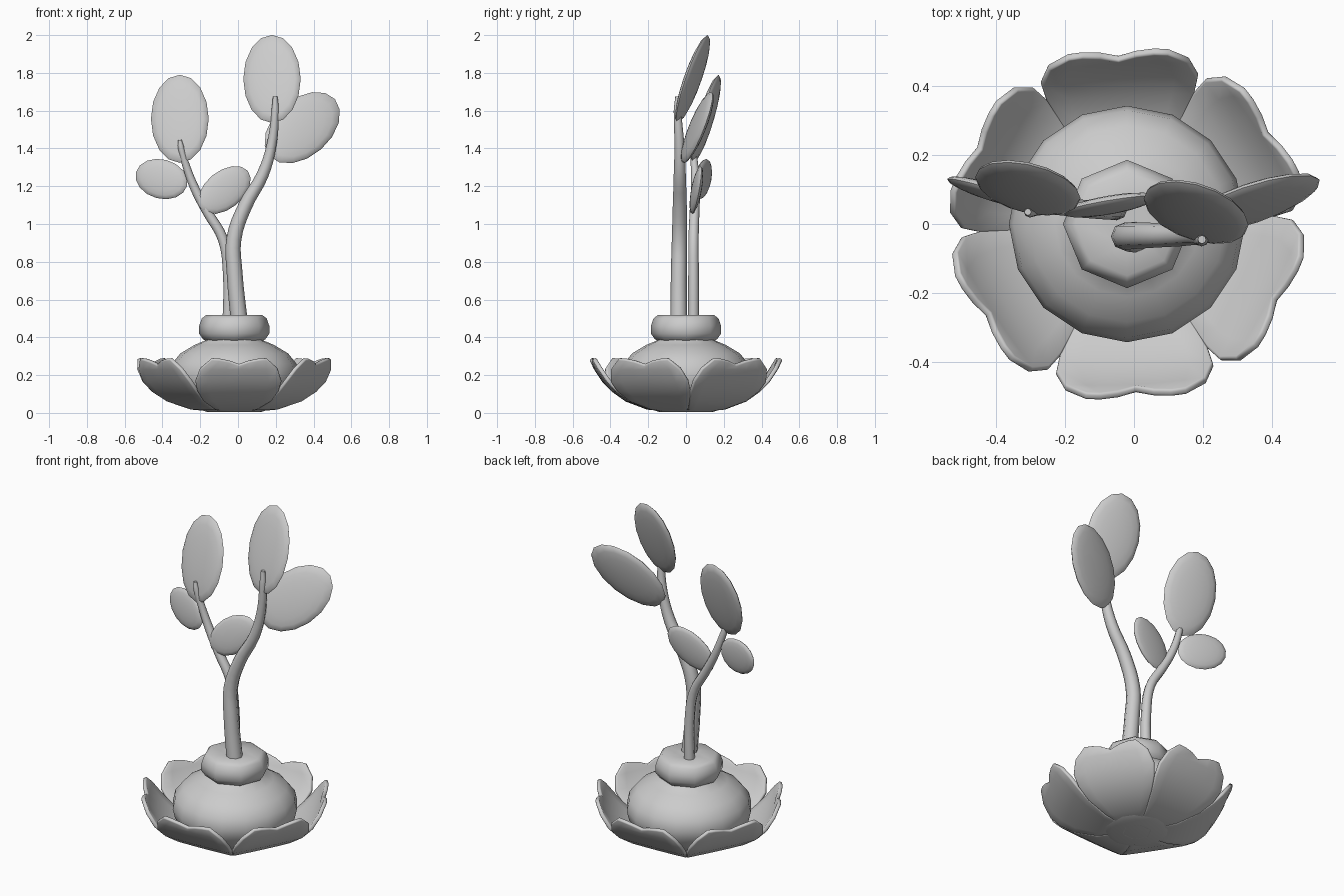
import bpy, bmesh, math
from mathutils import Matrix

if "Cube" in bpy.data.objects:
    bpy.data.objects.remove(bpy.data.objects["Cube"])

CX = -0.02  # axis of bulb and flower


def add_object(name, bm, angle=60):
    bmesh.ops.recalc_face_normals(bm, faces=bm.faces)
    me = bpy.data.meshes.new(name)
    bm.to_mesh(me)
    bm.free()
    ob = bpy.data.objects.new(name, me)
    bpy.context.collection.objects.link(ob)
    bpy.ops.object.select_all(action='DESELECT')
    ob.select_set(True)
    bpy.context.view_layer.objects.active = ob
    bpy.ops.object.shade_smooth_by_angle(angle=math.radians(angle))
    return ob


def lathe(name, profile, sides):
    bm = bmesh.new()
    rings = []
    for r, z in profile:
        rings.append([bm.verts.new((CX + r * math.cos(2 * math.pi * i / sides),
                                    r * math.sin(2 * math.pi * i / sides), z))
                      for i in range(sides)])
    for a, b in zip(rings, rings[1:]):
        for i in range(sides):
            j = (i + 1) % sides
            bm.faces.new((a[i], a[j], b[j], b[i]))
    bm.faces.new(rings[0])
    bm.faces.new(rings[-1])
    return add_object(name, bm)


def petal(name, angle):
    # rows: distance from axis, height, half width
    rows = [(.06, .014, .04), (.20, .028, .115), (.31, .07, .18), (.38, .12, .215),
            (.43, .17, .228), (.475, .235, .205), (.505, .288, .145)]
    cols = [-1, -.7, -.35, 0, .35, .7, 1]
    bm = bmesh.new()
    grid = []
    for k, (r, z, w) in enumerate(rows):
        line = []
        for s in cols:
            dr = dz = 0
            if k == len(rows) - 1:      # heart-shaped notch in the tip
                dr = -.025 * (1 - abs(s)) ** 2
                dz = -.03 * (1 - abs(s)) ** 2
            line.append(bm.verts.new((r + dr - .012 * s * s * k / 6, s * w, z + dz)))
        grid.append(line)
    for a, b in zip(grid, grid[1:]):
        for i in range(len(cols) - 1):
            bm.faces.new((a[i], a[i + 1], b[i + 1], b[i]))
    bm.transform(Matrix.Translation((CX, 0, 0)) @ Matrix.Rotation(angle, 4, 'Z'))
    ob = add_object(name, bm)
    solid = ob.modifiers.new("thickness", 'SOLIDIFY')
    solid.thickness = .022
    solid.offset = 0
    bev = ob.modifiers.new("rounded_rim", 'BEVEL')
    bev.width = .007
    bev.segments = 2
    bev.limit_method = 'ANGLE'
    bev.angle_limit = math.radians(50)


def stem(name, points):
    # points: x, y, z, radius
    cu = bpy.data.curves.new(name, 'CURVE')
    cu.dimensions = '3D'
    cu.bevel_depth = 1
    cu.bevel_resolution = 2
    cu.resolution_u = 4
    cu.use_fill_caps = True
    sp = cu.splines.new('BEZIER')
    sp.bezier_points.add(len(points) - 1)
    for p, (x, y, z, r) in zip(sp.bezier_points, points):
        p.co = (x, y, z)
        p.radius = r
        p.handle_left_type = p.handle_right_type = 'AUTO'
    ob = bpy.data.objects.new(name, cu)
    bpy.context.collection.objects.link(ob)
    bpy.ops.object.select_all(action='DESELECT')
    ob.select_set(True)
    bpy.context.view_layer.objects.active = ob
    bpy.ops.object.convert(target='MESH')
    bpy.ops.object.shade_smooth_by_angle(angle=math.radians(60))


def leaf(name, centre, length, width, thick, turn, lean_x, lean_z):
    # flattened ellipsoid in the xz plane, turned, then leaned in y
    bm = bmesh.new()
    bmesh.ops.create_uvsphere(bm, u_segments=16, v_segments=10, radius=1)
    c, s = math.cos(math.radians(turn)), math.sin(math.radians(turn))
    for v in bm.verts:
        a, b, t = v.co.x * length, v.co.y * width, v.co.z * thick
        x, z = a * c - b * s, a * s + b * c
        v.co = (centre[0] + x, centre[1] + t + lean_x * x + lean_z * z, centre[2] + z)
    add_object(name, bm)


# Bulb and collar
lathe("bulb", [(.14, .004), (.22, .03), (.29, .085), (.33, .145), (.343, .2), (.33, .26),
               (.285, .315), (.21, .36), (.15, .385), (.13, .42)], 16)
lathe("collar", [(.13, .37), (.165, .39), (.186, .42), (.186, .46), (.172, .50),
                 (.15, .517), (.06, .515)], 8)

# Six petals around the bulb
for i in range(6):
    petal(f"petal_{i + 1}", math.radians(33 + 60 * i))

# Two tapering stems
stem("tall_stem", [(.008, -.038, .47, .045), (-.018, -.038, .74, .042), (-.022, -.035, .92, .040),
                   (.04, -.033, 1.10, .037), (.13, -.033, 1.26, .032), (.178, -.035, 1.42, .026),
                   (.197, -.045, 1.60, .020), (.197, -.045, 1.675, .012)])
stem("short_stem", [(-.052, .04, .47, .030), (-.052, .04, .74, .028), (-.08, .04, .92, .027),
                    (-.16, .045, 1.06, .026), (-.225, .05, 1.18, .024), (-.275, .045, 1.31, .020),
                    (-.303, .035, 1.41, .016), (-.308, .035, 1.445, .010)])

# Leaves
leaf("tall_top_leaf", (.18, .035, 1.768), .233, .152, .032, 90, -.25, .34)
leaf("tall_side_leaf", (.34, .06, 1.51), .23, .152, .032, 41, .2, .3)
leaf("short_top_leaf", (-.308, .105, 1.557), .233, .153, .032, 90, -.2, .29)
leaf("short_outer_leaf", (-.405, .09, 1.238), .14, .104, .024, -15, -.28, .1)
leaf("short_inner_leaf", (-.072, .055, 1.18), .16, .10, .024, 39, .12, .12)
